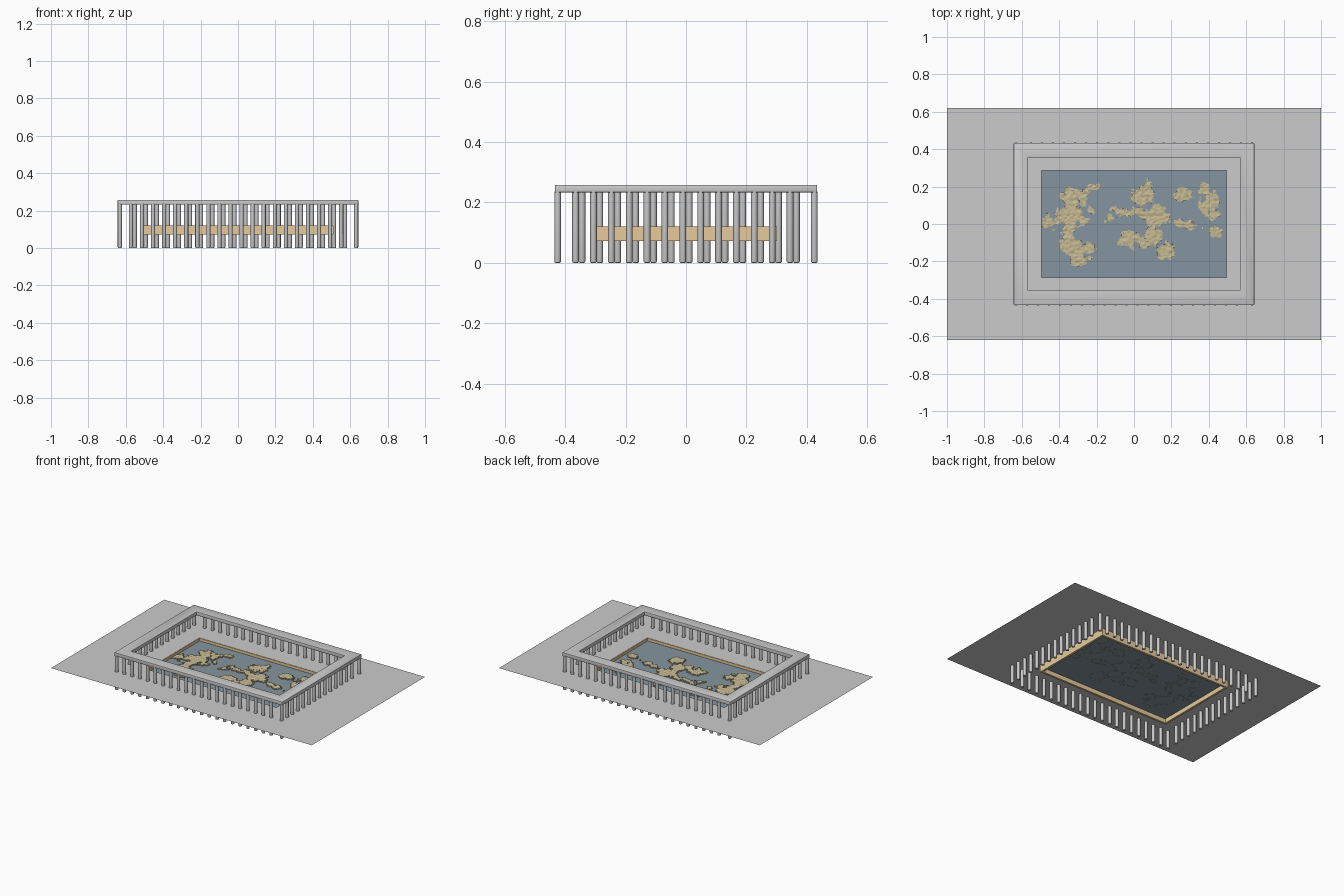
import bpy, bmesh, math
from mathutils import Vector, noise

if "Cube" in bpy.data.objects:
    bpy.data.objects.remove(bpy.data.objects["Cube"])


def material(name, col):
    m = bpy.data.materials.new(name)
    m.diffuse_color = (*col, 1)
    m.use_nodes = True
    m.node_tree.nodes["Principled BSDF"].inputs["Base Color"].default_value = m.diffuse_color
    return m


def finish(bm, name, mat=None, smooth=False):
    me = bpy.data.meshes.new(name)
    bm.to_mesh(me)
    bm.free()
    ob = bpy.data.objects.new(name, me)
    bpy.context.collection.objects.link(ob)
    if mat:
        me.materials.append(mat)
    if smooth:
        bpy.ops.object.select_all(action='DESELECT')
        ob.select_set(True)
        bpy.context.view_layer.objects.active = ob
        bpy.ops.object.shade_smooth_by_angle()
    return ob


def flat_ring(bm, ox, oy, ix, iy, z):
    """Flat rectangle with a rectangular hole."""
    corners = ((-1, -1), (1, -1), (1, 1), (-1, 1))
    o = [bm.verts.new((a * ox, b * oy, z)) for a, b in corners]
    i = [bm.verts.new((a * ix, b * iy, z)) for a, b in corners]
    return [bm.faces.new((o[k], o[(k + 1) % 4], i[(k + 1) % 4], i[k])) for k in range(4)]


def box(bm, x0, x1, y0, y1, z0, z1):
    vs = bmesh.ops.create_cube(bm, size=1)["verts"]
    for v in vs:
        v.co = Vector(((x0 + x1) / 2 + v.co.x * (x1 - x0),
                       (y0 + y1) / 2 + v.co.y * (y1 - y0),
                       (z0 + z1) / 2 + v.co.z * (z1 - z0)))


sea_mat = material("sea", (0.24, 0.30, 0.35))
land_mat = material("land", (0.57, 0.49, 0.29))
wood_mat = material("wood", (0.80, 0.60, 0.33))

# Floor sheet with an opening over the map
bm = bmesh.new()
flat_ring(bm, 1.0, 0.62, 0.495, 0.287, 0.125)
finish(bm, "floor")

# Top rail
bm = bmesh.new()
faces = flat_ring(bm, 0.643, 0.434, 0.567, 0.356, 0.233)
ext = bmesh.ops.extrude_face_region(bm, geom=faces)
for v in ext["geom"]:
    if isinstance(v, bmesh.types.BMVert):
        v.co.z = 0.258
bmesh.ops.recalc_face_normals(bm, faces=bm.faces)
edges = [e for e in bm.edges if len(e.link_faces) == 2 and e.calc_face_angle() > 1]
bmesh.ops.bevel(bm, geom=edges, offset=0.003, segments=2, profile=0.5, affect='EDGES')
finish(bm, "top_rail", smooth=True)

# Balusters: each side starts at one corner and walks toward the next
PX, PY, STEP, R = 0.632, 0.425, 0.0592, 0.011
spots = []
for k in range(21):
    spots += [(-PX + k * STEP, -PY), (PX - k * STEP, PY)]
for k in range(14):
    spots += [(PX, -PY + k * STEP), (-PX, PY - k * STEP)]
profile = [(R - 0.004, 0.0), (R - 0.001, 0.0015), (R, 0.005), (R, 0.236)]
N = 16
bm = bmesh.new()
for x, y in spots:
    rings = [[bm.verts.new((x + r * math.cos(math.tau * a / N),
                            y + r * math.sin(math.tau * a / N), z))
              for a in range(N)] for r, z in profile]
    bm.faces.new(rings[0][::-1])
    bm.faces.new(rings[-1])
    for lo, hi in zip(rings, rings[1:]):
        for a in range(N):
            b = (a + 1) % N
            bm.faces.new((lo[a], lo[b], hi[b], hi[a]))
finish(bm, "balusters", smooth=True)

# Wooden border around the map
X, Y, T = 0.51, 0.302, 0.015
bm = bmesh.new()
box(bm, -X, X - T, -Y, -Y + T, 0.072, 0.121)
box(bm, X - T, X, -Y, Y - T, 0.072, 0.121)
box(bm, -X + T, X, Y - T, Y, 0.072, 0.121)
box(bm, -X, -X + T, -Y + T, Y, 0.072, 0.121)
finish(bm, "map_border", wood_mat)

# Sea sheet
SEA = 0.102
bm = bmesh.new()
bmesh.ops.create_grid(bm, x_segments=1, y_segments=1, size=1)
for v in bm.verts:
    v.co = Vector((v.co.x * 0.496, v.co.y * 0.289, SEA))
finish(bm, "sea", sea_mat)

# Land: rough-edged blobs (x, y, half width, half depth) on a fine grid
BLOBS = [(-.31, .14, .07, .06), (-.34, .03, .10, .08), (-.43, .0, .06, .04),
         (-.31, -.12, .09, .06), (-.29, -.19, .06, .03), (-.21, .20, .03, .02),
         (.05, .15, .06, .05), (.08, .19, .02, .05), (-.05, .07, .09, .03),
         (-.13, .03, .04, .03), (.13, .03, .08, .07), (0, -.09, .08, .05),
         (.17, -.14, .04, .05), (.11, -.06, .05, .05), (.24, .0, .04, .03),
         (.40, .12, .05, .08), (.27, .16, .05, .04), (.31, -.02, .05, .04),
         (.44, -.05, .04, .03), (.43, .06, .04, .04)]


def height(x, y):
    f = max(1.0 - ((x - a) / w) ** 2 - ((y - b) / d) ** 2 for a, b, w, d in BLOBS)
    f = max(f, -1.5)
    n = noise.fractal(Vector((x * 16, y * 16, 3.7)), 0.7, 2.1, 5)
    return f * 0.6 + n * 0.75 - 0.05


C = 0.0055
NX, NY = int(0.49 / C), int(0.28 / C)
bm = bmesh.new()
cache = {}


def corner(i, j):
    if (i, j) not in cache:
        x, y = i * C, j * C
        bump = 0.5 + 0.5 * noise.noise(Vector((x * 60, y * 60, 1)))
        cache[i, j] = bm.verts.new((x, y, SEA + 0.003 + 0.008 * bump))
    return cache[i, j]


for i in range(-NX, NX):
    for j in range(-NY, NY):
        if height((i + .5) * C, (j + .5) * C) > 0:
            bm.faces.new((corner(i, j), corner(i + 1, j),
                          corner(i + 1, j + 1), corner(i, j + 1)))
# Coast skirts down to the water
rim = [e for e in bm.edges if e.is_boundary]
ext = bmesh.ops.extrude_edge_only(bm, edges=rim)
for v in ext["geom"]:
    if isinstance(v, bmesh.types.BMVert):
        v.co.z = SEA - 0.001
finish(bm, "land", land_mat)
